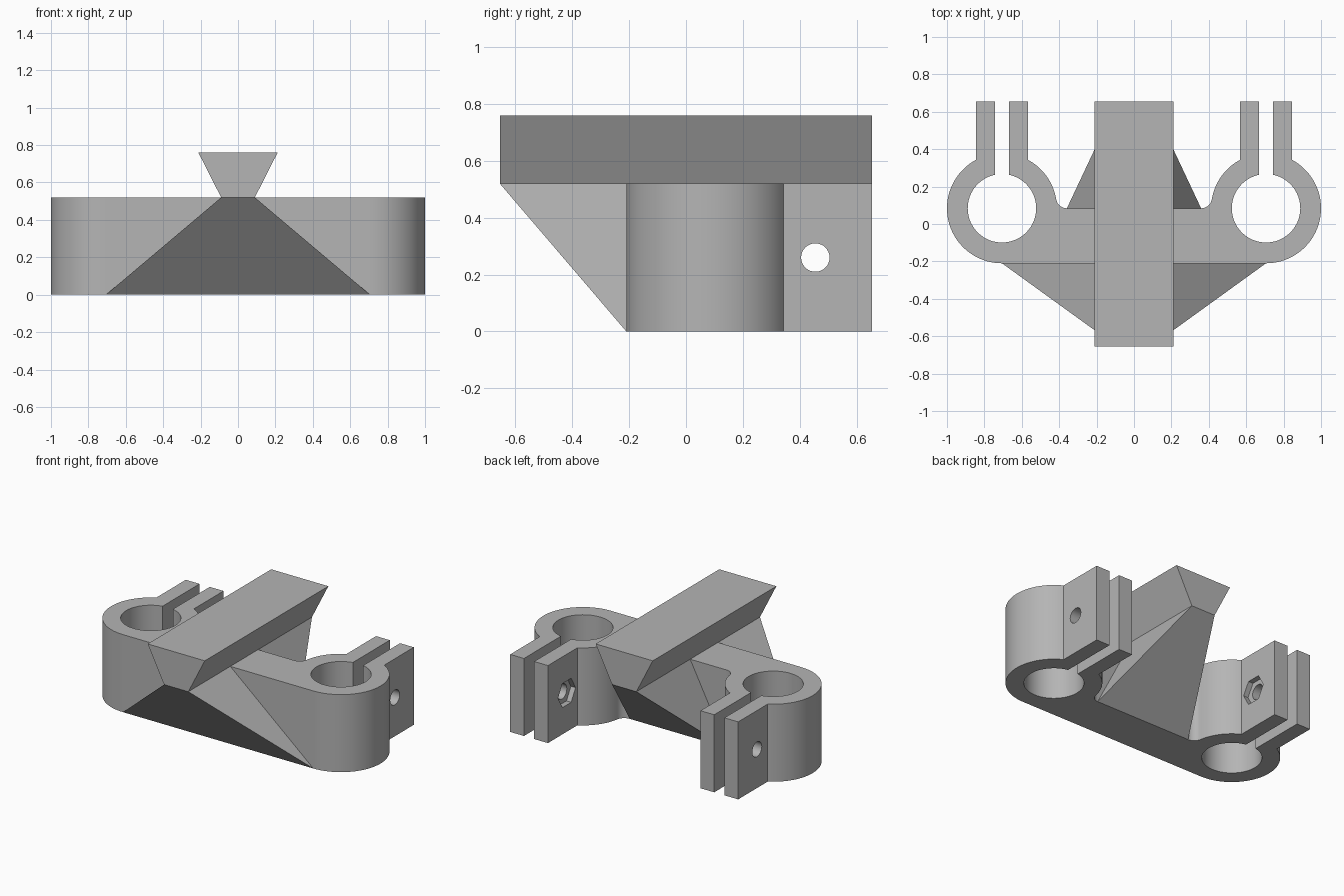
import bpy
import bmesh
from math import asin, atan2, cos, pi, sin, sqrt
from mathutils import Matrix, Vector

if "Cube" in bpy.data.objects:
    bpy.data.objects.remove(bpy.data.objects["Cube"], do_unlink=True)

GREY = (0.46, 0.46, 0.46, 1)
grey = bpy.data.materials.new("plain grey")
grey.use_nodes = True
grey.diffuse_color = GREY
grey.node_tree.nodes["Principled BSDF"].inputs["Base Color"].default_value = GREY

# Main dimensions
HEIGHT, TOP = 0.52, 0.76
END = 0.655                      # half length of the rail, also the tab ends
CX, CY = 0.706, 0.084            # clamp ring centre
R_OUT, R_IN = 0.294, 0.183
SLOT, TAB = 0.038, 0.14          # half widths of the slot and the tab pair
FILLET = 0.058
FRONT = CY - R_OUT
NECK = 0.09                      # half width of the rail's underside
BOLT_Y, BOLT_Z = 0.455, 0.26


def finish(name, bm):
    bmesh.ops.recalc_face_normals(bm, faces=bm.faces)
    mesh = bpy.data.meshes.new(name)
    bm.to_mesh(mesh)
    bm.free()
    mesh.materials.append(grey)
    obj = bpy.data.objects.new(name, mesh)
    bpy.context.collection.objects.link(obj)
    return obj


def arc(x, y, r, start, end, steps):
    angles = [start + (end - start) * i / steps for i in range(steps + 1)]
    return [(x + r * cos(a), y + r * sin(a)) for a in angles]


def symmetric_hull(name, points):
    """Convex solid from points mirrored across x = 0."""
    bm = bmesh.new()
    for x, y, z in points:
        for side in (-1, 1):
            bm.verts.new((side * x, y, z))
    bmesh.ops.convex_hull(bm, input=bm.verts)
    bmesh.ops.dissolve_limit(bm, angle_limit=0.01, verts=bm.verts, edges=bm.edges)
    return finish(name, bm)


def cutter(name, x, radius, length, sides):
    """Prism along x, centred on the clamp bolt axis."""
    bm = bmesh.new()
    place = Matrix.Translation((x, BOLT_Y, BOLT_Z)) @ Matrix.Rotation(pi / 2, 4, "Y")
    # Point two corners along y
    place = place @ Matrix.Rotation(pi / 2, 4, "Z")
    bmesh.ops.create_cone(bm, cap_ends=True, segments=sides, radius1=radius,
                          radius2=radius, depth=length, matrix=place)
    # Turn hexagons so that the corner lies exactly on the y axis
    v = bm.verts[:][0].co
    turn = -atan2(v.z - BOLT_Z, v.y - BOLT_Y)
    bmesh.ops.rotate(bm, verts=bm.verts, cent=Vector((x, BOLT_Y, BOLT_Z)),
                     matrix=Matrix.Rotation(turn, 3, "X"))
    obj = finish(name, bm)
    obj.hide_render = True
    return obj


# Clamp body: half outline of bridge, split ring and tabs, then mirrored
tab_a = asin(TAB / R_OUT)
slot_a = asin(SLOT / R_IN)
fillet_dx = sqrt((R_OUT + FILLET) ** 2 - FILLET ** 2)
fillet_a = atan2(FILLET, fillet_dx)
half = arc(CX, CY, R_OUT, -pi / 2, pi / 2 - tab_a, 40)
half += [(CX + TAB, END), (CX + SLOT, END)]
half += arc(CX, CY, R_IN, pi / 2 - slot_a, slot_a - 3 * pi / 2, 64)
half += [(CX - SLOT, END), (CX - TAB, END)]
half += arc(CX, CY, R_OUT, pi / 2 + tab_a, pi - fillet_a, 18)
half += arc(CX - fillet_dx, CY + FILLET, FILLET, -fillet_a, -pi / 2, 10)[1:]
outline = half + [(-x, y) for x, y in reversed(half)]

bm = bmesh.new()
base = bm.faces.new([bm.verts.new((x, y, 0)) for x, y in outline])
grown = bmesh.ops.extrude_face_region(bm, geom=[base], use_keep_orig=True)
bmesh.ops.translate(bm, vec=(0, 0, HEIGHT),
                    verts=[g for g in grown["geom"] if isinstance(g, bmesh.types.BMVert)])
body = finish("clamp_body", bm)

# Bolt holes through the tabs and hexagonal nut pockets on the inner tabs
cutters = []
for side, label in ((1, "left"), (-1, "right")):
    cutters.append(cutter(label + "_bolt_cutter", side * CX, 0.05, 0.5, 32))
    cutters.append(cutter(label + "_nut_cutter", side * (CX - TAB), 0.093, 0.07, 6))

bpy.context.view_layer.objects.active = body
for tool in cutters:
    mod = body.modifiers.new(tool.name, "BOOLEAN")
    mod.operation, mod.solver, mod.object = "DIFFERENCE", "EXACT", tool
    bpy.ops.object.modifier_apply(modifier=mod.name)
for tool in cutters:
    bpy.data.objects.remove(tool, do_unlink=True)

bpy.ops.object.select_all(action="DESELECT")
body.select_set(True)
bpy.ops.object.shade_smooth_by_angle(angle=0.5)

# Dovetail rail on top
symmetric_hull("dovetail_rail", [(NECK, y, HEIGHT) for y in (-END, END)]
               + [(0.212, y, TOP) for y in (-END, END)])

# Sloping supports under both rail ends
for name, wall, spread, tip in (("front_support", FRONT, CX, -END),
                                ("back_support", CY, CX - fillet_dx, END)):
    symmetric_hull(name, [(spread, wall, 0), (NECK, wall, HEIGHT), (NECK, tip, HEIGHT)])
